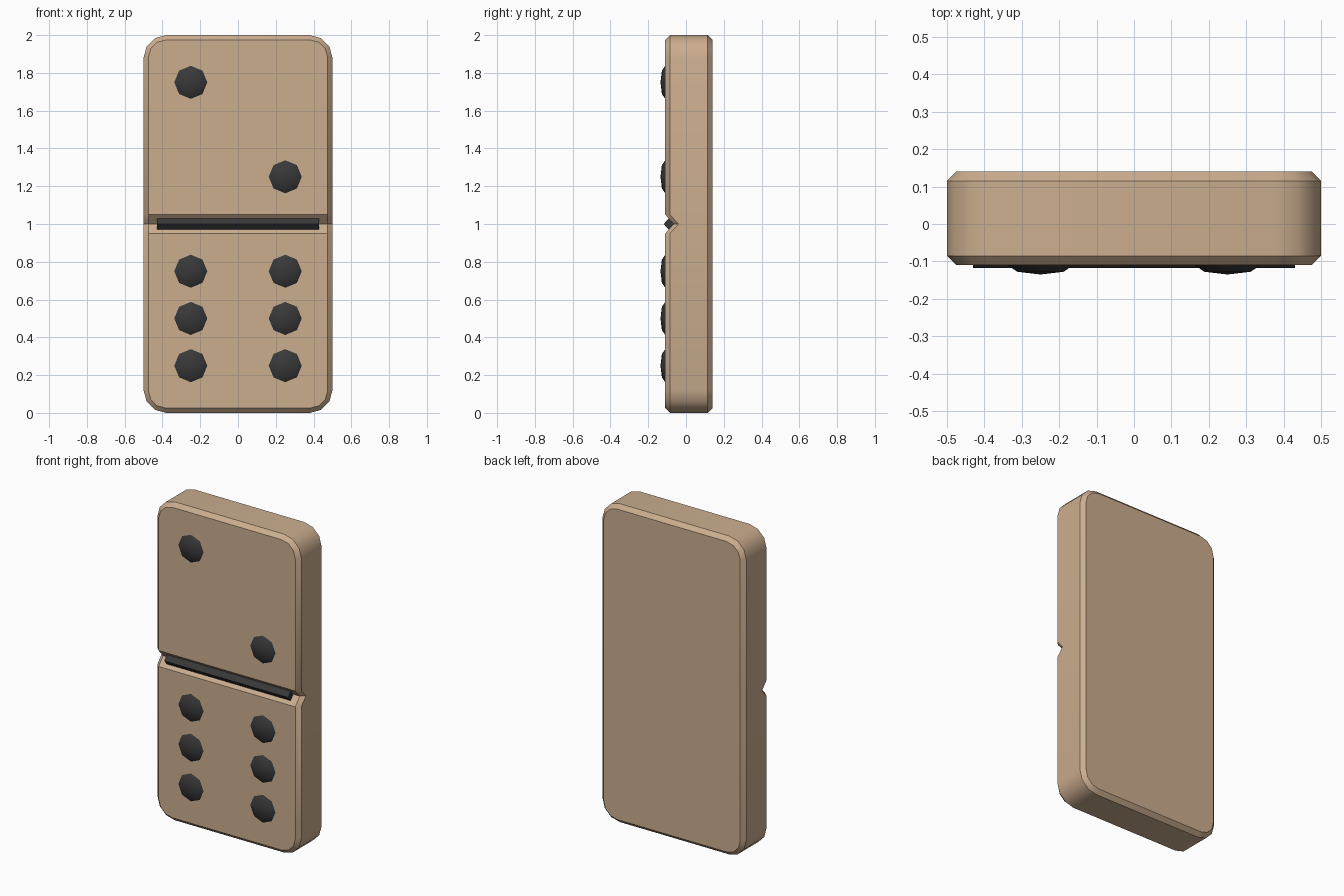
import bpy, bmesh, math

if "Cube" in bpy.data.objects:
    bpy.data.objects.remove(bpy.data.objects["Cube"])

def material(name, rgb):
    m = bpy.data.materials.new(name)
    m.diffuse_color = (*rgb, 1)
    m.use_nodes = True
    m.node_tree.nodes["Principled BSDF"].inputs["Base Color"].default_value = m.diffuse_color
    return m

TAN = material("warm tan", (0.60, 0.42, 0.275))
DARK = material("charcoal", (0.04, 0.04, 0.04))

def finish(bm, name, mat, angle):
    bmesh.ops.recalc_face_normals(bm, faces=bm.faces)
    me = bpy.data.meshes.new(name)
    bm.to_mesh(me)
    bm.free()
    ob = bpy.data.objects.new(name, me)
    bpy.context.collection.objects.link(ob)
    me.materials.append(mat)
    bpy.ops.object.select_all(action='DESELECT')
    ob.select_set(True)
    bpy.context.view_layer.objects.active = ob
    bpy.ops.object.shade_smooth_by_angle(angle=math.radians(angle))
    return ob

R, CHAMFER, SEG = 0.12, 0.025, 3
FRONT, BACK = -0.11, 0.14
GROOVE = (0.95, 1.0, 1.05)

def outline(inset):
    """Rounded rectangle in x/z, with extra points at the groove heights."""
    pts = []
    r = R - inset
    corners = [(0.5 - R, R, -90), (0.5 - R, 2 - R, 0), (R - 0.5, 2 - R, 90), (R - 0.5, R, 180)]
    for i, (cx, cz, start) in enumerate(corners):
        for k in range(SEG + 1):
            a = math.radians(start + 90 * k / SEG)
            pts.append((cx + r * math.cos(a), cz + r * math.sin(a)))
        if i == 0:
            pts += [(0.5 - inset, z) for z in GROOVE]
        if i == 2:
            pts += [(inset - 0.5, z) for z in reversed(GROOVE)]
    return pts

# Tile body: four stacked outlines, front ones dip at the groove
bm = bmesh.new()
rings = []
for y, inset, dip in [(BACK, CHAMFER, 0), (BACK - CHAMFER, 0, 0),
                      (FRONT + CHAMFER, 0, 0.045), (FRONT, CHAMFER, 0.045)]:
    rings.append([bm.verts.new((x, y + (dip if abs(z - 1) < 1e-4 else 0), z))
                  for x, z in outline(inset)])
n = len(rings[0])
for a, b in zip(rings, rings[1:]):
    for i in range(n):
        j = (i + 1) % n
        bm.faces.new((a[i], a[j], b[j], b[i]))
bm.faces.new(rings[0])
f = rings[-1]
r0 = SEG + 1                      # first groove point, right side
l0 = r0 + 3 + 2 * (SEG + 1)       # first groove point (upper), left side
bm.faces.new(f[r0 + 2:l0 + 1])                             # upper half
bm.faces.new((f[r0 + 1], f[r0 + 2], f[l0], f[l0 + 1]))     # groove, upper slope
bm.faces.new((f[r0], f[r0 + 1], f[l0 + 1], f[l0 + 2]))     # groove, lower slope
bm.faces.new(f[l0 + 2:] + f[:r0 + 1])                      # lower half
finish(bm, "tile_body", TAN, 35)

# Divider bar: diamond section lying in the groove
bm = bmesh.new()
ends = [[bm.verts.new((x, -0.092 + dy, 1 + dz))
         for dy, dz in [(-0.026, 0), (0, 0.03), (0.026, 0), (0, -0.03)]] for x in (-0.43, 0.43)]
for i in range(4):
    j = (i + 1) % 4
    bm.faces.new((ends[0][i], ends[0][j], ends[1][j], ends[1][i]))
for e in ends:
    bm.faces.new(e)
finish(bm, "divider_bar", DARK, 30)

# Pips: flattened eight-sided domes
def pip(i, x, z):
    bm = bmesh.new()
    bmesh.ops.create_uvsphere(bm, u_segments=8, v_segments=4, radius=1)
    for v in bm.verts:
        px, py, pz = v.co
        v.co = (x + px * 0.0875, FRONT - pz * 0.025, z + py * 0.0875)
    finish(bm, f"pip_{i}", DARK, 60)

spots = [(-0.25, 1.75), (0.25, 1.25)]
spots += [(x, z) for x in (-0.25, 0.25) for z in (0.25, 0.5, 0.75)]
for i, (x, z) in enumerate(spots, 1):
    pip(i, x, z)
